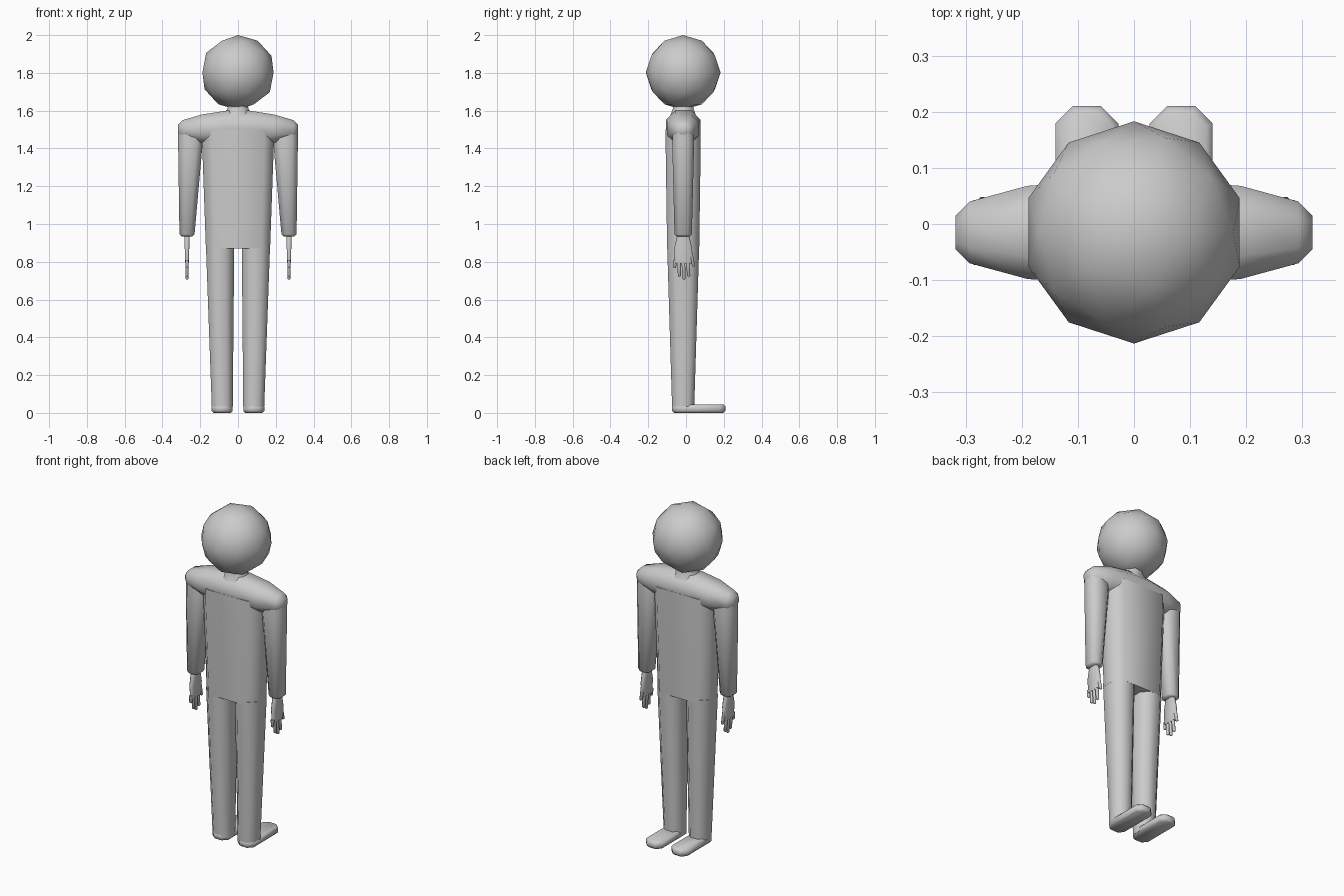
import bpy, bmesh
from math import radians

cube = bpy.data.objects.get("Cube")
if cube:
    bpy.data.objects.remove(cube, do_unlink=True)

# Shared landmarks of the figure
MIDDLE = -0.015
HIP = 0.87
WRIST = 0.935
SHOULDER = 1.5
ARM_X = 0.27

grey = bpy.data.materials.new("plain_grey")
grey.use_nodes = True
colour = (0.6, 0.6, 0.6, 1)
grey.diffuse_color = colour
grey.node_tree.nodes["Principled BSDF"].inputs["Base Color"].default_value = colour


def finish(name, bm, mirror=False):
    """Turn a bmesh into a smooth shaded object, optionally mirrored to the right side."""
    bmesh.ops.recalc_face_normals(bm, faces=bm.faces)
    mesh = bpy.data.meshes.new(name)
    bm.to_mesh(mesh)
    bm.free()
    mesh.materials.append(grey)
    obj = bpy.data.objects.new(name, mesh)
    bpy.context.collection.objects.link(obj)
    bpy.ops.object.select_all(action="DESELECT")
    obj.select_set(True)
    bpy.context.view_layer.objects.active = obj
    bpy.ops.object.shade_smooth_by_angle(angle=radians(62))
    if mirror:
        obj.modifiers.new("mirror", "MIRROR").use_mirror_merge = False


def section(along, half_u, half_v, u=0.0, v=MIDDLE):
    """Describe one cross-section: its place on the path, half sizes and centre."""
    return along, half_u, half_v, u, v


def soften(end, step):
    """Return a pair of sections that round off an end; step points into the part."""
    along, half_u, half_v, u, v = end
    trim = abs(step)
    return [section(along, half_u - trim, half_v - trim, u, v),
            section(along + step, half_u, half_v, u, v)]


def loft(name, sections, sideways=False, mirror=False):
    """Skin a row of eight-sided sections, upright or along the x axis."""
    bm = bmesh.new()
    loops = []
    for along, half_u, half_v, u, v in sections:
        cut = min(half_u, half_v) * 0.55
        flat_u, flat_v = half_u - cut, half_v - cut
        quarter = [(half_u, flat_v), (flat_u, half_v), (-flat_u, half_v), (-half_u, flat_v)]
        outline = quarter + [(-du, -dv) for du, dv in quarter]
        loops.append([bm.verts.new((along, u + du, v + dv) if sideways
                                   else (u + du, v + dv, along))
                      for du, dv in outline])
    for lower, upper in zip(loops, loops[1:]):
        for i in range(len(lower)):
            bm.faces.new((lower[i - 1], lower[i], upper[i], upper[i - 1]))
    bm.faces.new(loops[0])
    bm.faces.new(loops[-1])
    finish(name, bm, mirror)


# Head: faceted ball
bm = bmesh.new()
bmesh.ops.create_icosphere(bm, subdivisions=2, radius=0.198)
bmesh.ops.translate(bm, verts=bm.verts, vec=(0, MIDDLE, 1.802))
finish("head", bm)

# Neck, flaring into the head and the shoulders
loft("neck", [section(1.57, half_u=0.08, half_v=0.07),
              section(1.61, half_u=0.055, half_v=0.055),
              section(1.63, half_u=0.053, half_v=0.055),
              section(1.665, half_u=0.09, half_v=0.09)])

# Torso
loft("torso", [section(HIP, half_u=0.17, half_v=0.085),
               section(1.43, half_u=0.19, half_v=0.093),
               section(SHOULDER, half_u=0.19, half_v=0.093)])

# Shoulders, one sideways loft from tip to tip
tip = section(0.318, half_u=0.055, half_v=0.05, u=MIDDLE, v=SHOULDER)
outer, bend = soften(tip, -0.025)
slope = section(0.19, half_u=0.083, half_v=0.075, u=MIDDLE, v=SHOULDER + 0.005)
inner = section(0.06, half_u=0.092, half_v=0.09, u=MIDDLE, v=SHOULDER + 0.01)
left_half = [inner, slope, bend, outer]
right_half = [section(-along, *rest) for along, *rest in reversed(left_half)]
loft("shoulders", right_half + left_half, sideways=True)

# Arms, with sleeves that end flat above the hands
cuff = section(WRIST, half_u=0.04, half_v=0.046, u=ARM_X)
loft("arms", soften(cuff, 0.01)
     + [section(1.43, half_u=0.065, half_v=0.058, u=0.252),
        section(SHOULDER, half_u=0.06, half_v=0.055, u=0.257)], mirror=True)

# Hands: thin palms with four fingers and a thumb
loft("palms", [section(0.79, half_u=0.009, half_v=0.044, u=ARM_X),
               section(HIP, half_u=0.012, half_v=0.048, u=ARM_X),
               section(WRIST + 0.01, half_u=0.015, half_v=0.03, u=ARM_X)], mirror=True)


def finger(name, root_y, root_z, tip_y, tip_z):
    """A slim rounded digit hanging from the palm."""
    tip = section(tip_z, half_u=0.008, half_v=0.008, u=ARM_X, v=tip_y)
    root = section(root_z, half_u=0.009, half_v=0.01, u=ARM_X, v=root_y)
    loft(name, soften(tip, 0.004) + [root], mirror=True)


for i, name in enumerate(["little", "ring", "middle", "index"]):
    spread = i - 2
    finger(name + "_fingers", root_y=MIDDLE + spread * 0.022, root_z=0.81,
           tip_y=MIDDLE + 0.005 + spread * 0.025, tip_z=0.706 + spread ** 2 * 0.015)
finger("thumbs", root_y=0.02, root_z=HIP, tip_y=0.04, tip_z=0.775)

# Legs, widening up into the torso
ankle = section(0.01, half_u=0.055, half_v=0.058, u=0.083)
thigh = section(HIP + 0.02, half_u=0.075, half_v=0.085, u=0.095)
loft("legs", [ankle, thigh], mirror=True)

# Feet: rounded slabs pointing backwards
sole = section(0, half_u=0.056, half_v=0.142, u=0.084, v=0.068)
instep = section(0.045, *sole[1:])
loft("feet", soften(sole, 0.011) + soften(instep, -0.011)[::-1], mirror=True)
